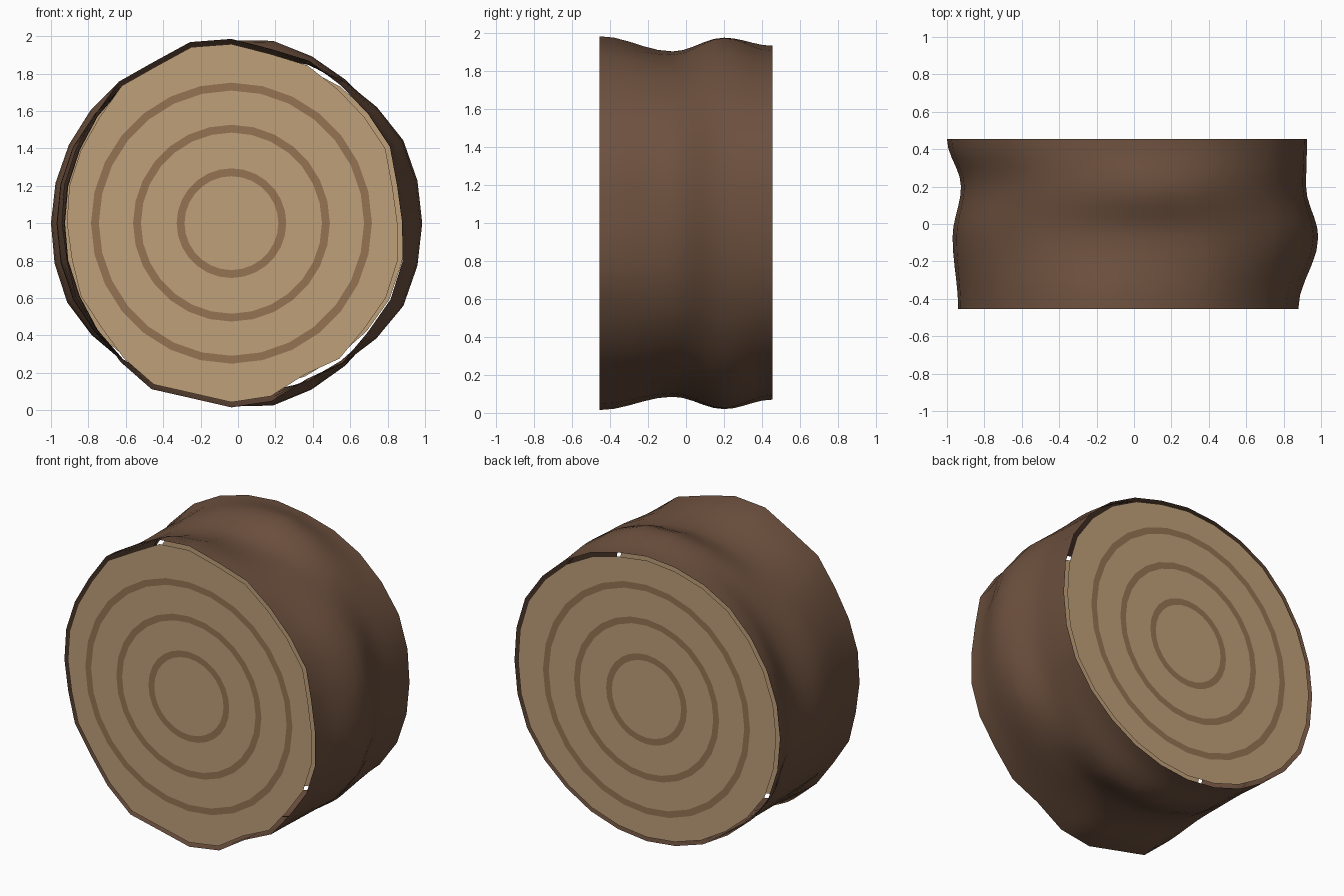
import bpy, bmesh, math

if "Cube" in bpy.data.objects:
    bpy.data.objects.remove(bpy.data.objects["Cube"])

SIDES = 28
CX, CZ = -0.035, 1.0
HALF = 0.455

# Bark radii round the log: front rim (28 sides), then coarser sections further back
FRONT = [.913, .908, .94, .935, .94, .963, .955, .985, .993, .957, .967, .93, .92, .915,
         .905, .90, .92, .917, .95, .985, .96, .985, .976, .925, .953, .933, .943, .937]
MIDDLE = [1.02, 1.02, .97, .91, .90, .93, .94, .935, .94, .93, .91, .92, .96, 1.02]
REAR = [.955, .97, .98, 1.0, .955, .93, .90, .89, .90, .93, .96, 1.0, .975, .955]
BACK = [.96, .98, .96, .93, .94, .965, .965, .965, .975, .94, .93, .93, .94, .965]


def double(table):
    n = len(table)
    return [v for i in range(n) for v in (table[i], (table[i] + table[(i + 1) % n]) / 2)]


SECTIONS = [(-HALF, FRONT), (-.07, double(MIDDLE)), (.2, double(REAR)), (HALF, double(BACK))]


def material(name, rgb):
    m = bpy.data.materials.new(name)
    m.diffuse_color = (*rgb, 1)
    m.use_nodes = True
    m.node_tree.nodes["Principled BSDF"].inputs["Base Color"].default_value = m.diffuse_color
    return m


def make_object(name, bm, mat):
    mesh = bpy.data.meshes.new(name)
    bm.to_mesh(mesh)
    bm.free()
    mesh.materials.append(mat)
    ob = bpy.data.objects.new(name, mesh)
    bpy.context.collection.objects.link(ob)
    return ob


def loop(bm, radii, y):
    n = len(radii)
    return [bm.verts.new((CX + r * math.cos(2 * math.pi * i / n), y,
                          CZ + r * math.sin(2 * math.pi * i / n)))
            for i, r in enumerate(radii)]


def bridge(bm, a, b, flip=False):
    n = len(a)
    for i in range(n):
        f = bm.faces.new((a[i], a[(i + 1) % n], b[(i + 1) % n], b[i]))
        if flip:
            f.normal_flip()


bark_mat = material("bark", (.15, .08, .048))
wood_mat = material("cut_wood", (.52, .35, .19))
ring_mat = material("growth_ring", (.30, .175, .088))

# Bark: open wavy tube, eased between the sections
bm = bmesh.new()
STEPS = 5
loops = []
for (y0, r0), (y1, r1) in zip(SECTIONS, SECTIONS[1:]):
    for k in range(STEPS):
        t = k / STEPS
        e = (1 - math.cos(math.pi * t)) / 2
        loops.append(loop(bm, [a + (b - a) * e for a, b in zip(r0, r1)], y0 + (y1 - y0) * t))
loops.append(loop(bm, SECTIONS[-1][1], HALF))
for a, b in zip(loops, loops[1:]):
    bridge(bm, a, b, flip=True)
bmesh.ops.recalc_face_normals(bm, faces=bm.faces)
bark = make_object("bark", bm, bark_mat)
for p in bark.data.polygons:
    p.use_smooth = True

# Cut ends sit just inside the bark, with flat growth rings on them
for end, side, table in (("front", -1, FRONT), ("back", 1, SECTIONS[-1][1])):
    bm = bmesh.new()
    face = bm.faces.new(loop(bm, [r * .972 for r in table], side * HALF))
    if side > 0:
        face.normal_flip()
    make_object(end + "_cut_face", bm, wood_mat)

    for n, r in enumerate((.272, .505, .73), 1):
        bm = bmesh.new()
        inner = loop(bm, [r - .021] * SIDES, side * (HALF + .004))
        outer = loop(bm, [r + .021] * SIDES, side * (HALF + .004))
        bridge(bm, inner, outer, flip=side < 0)
        make_object(f"{end}_growth_ring_{n}", bm, ring_mat)
